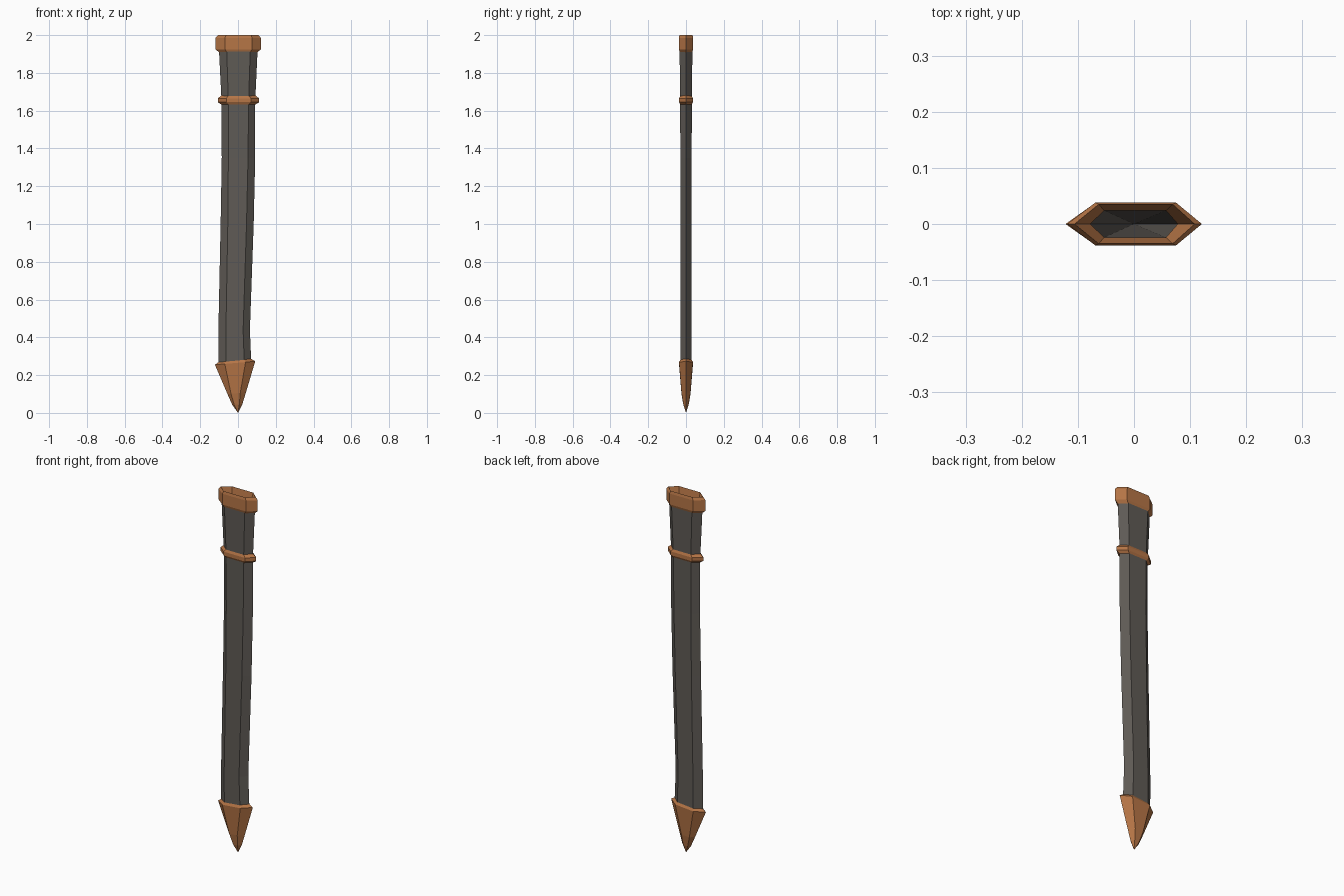
import bpy, bmesh


def material(name, rgb):
    m = bpy.data.materials.new(name)
    m.diffuse_color = (*rgb, 1.0)
    return m


leather = material("dark grey leather", (0.115, 0.104, 0.092))
copper = material("copper brown", (0.47, 0.18, 0.062))


def loft(name, rings, mat, tip=None, ring_closed=False):
    """Six-sided loft. Each ring: left x, left flat x, right flat x, right x,
    half depth, z at left, z at right."""
    bm = bmesh.new()
    loops = []
    for l, fl, fr, r, d, zl, zr in rings:
        pts = [(l, 0), (fl, -d), (fr, -d), (r, 0), (fr, d), (fl, d)]
        loops.append([bm.verts.new((x, y, zl + (zr - zl) * (x - l) / (r - l)))
                      for x, y in pts])
    pairs = list(zip(loops, loops[1:]))
    if ring_closed:
        pairs.append((loops[-1], loops[0]))
    else:
        bm.faces.new(loops[0])
    for a, b in pairs:
        for i in range(6):
            j = (i + 1) % 6
            bm.faces.new((a[i], a[j], b[j], b[i]))
    if tip:
        t = bm.verts.new(tip)
        for i in range(6):
            bm.faces.new((loops[-1][i], loops[-1][(i + 1) % 6], t))
    bmesh.ops.recalc_face_normals(bm, faces=bm.faces)
    me = bpy.data.meshes.new(name)
    bm.to_mesh(me)
    bm.free()
    me.materials.append(mat)
    ob = bpy.data.objects.new(name, me)
    bpy.context.collection.objects.link(ob)
    return ob


# leather sheath with a deep hollow that narrows to a point
loft("leather_sheath", [
    (-0.103, -0.063, 0.033, 0.070, 0.030, 0.26, 0.27),
    (-0.104, -0.064, 0.027, 0.063, 0.030, 0.43, 0.44),
    (-0.092, -0.054, 0.045, 0.083, 0.030, 1.00, 1.00),
    (-0.086, -0.051, 0.053, 0.091, 0.030, 1.35, 1.35),
    (-0.087, -0.051, 0.056, 0.091, 0.031, 1.65, 1.65),
    (-0.101, -0.060, 0.065, 0.104, 0.034, 1.925, 1.925),
    (-0.078, -0.053, 0.057, 0.078, 0.024, 1.925, 1.925),
], leather, tip=(0, 0, 0.32))

# collar around the mouth, with an inward sloping lip
loft("mouth_collar", [
    (-0.098, -0.058, 0.063, 0.101, 0.032, 1.907, 1.907),
    (-0.119, -0.069, 0.075, 0.121, 0.038, 1.925, 1.925),
    (-0.119, -0.069, 0.075, 0.121, 0.038, 1.985, 1.985),
    (-0.106, -0.063, 0.069, 0.108, 0.035, 2.00, 2.00),
    (-0.078, -0.053, 0.057, 0.078, 0.024, 1.928, 1.928),
], copper, ring_closed=True)

# thin band below the collar
loft("middle_band", [
    (-0.088, -0.050, 0.056, 0.092, 0.030, 1.632, 1.632),
    (-0.107, -0.062, 0.068, 0.112, 0.037, 1.645, 1.645),
    (-0.107, -0.062, 0.068, 0.112, 0.037, 1.665, 1.665),
    (-0.088, -0.050, 0.056, 0.093, 0.030, 1.680, 1.680),
], copper, ring_closed=True)

# pointed metal tip
loft("tip_cap", [
    (-0.101, -0.062, 0.033, 0.070, 0.029, 0.270, 0.286),
    (-0.122, -0.070, 0.040, 0.091, 0.037, 0.255, 0.273),
    (-0.056, -0.037, 0.012, 0.042, 0.024, 0.100, 0.108),
    (-0.030, -0.020, 0.007, 0.023, 0.014, 0.042, 0.046),
], copper, tip=(0, 0, 0))
